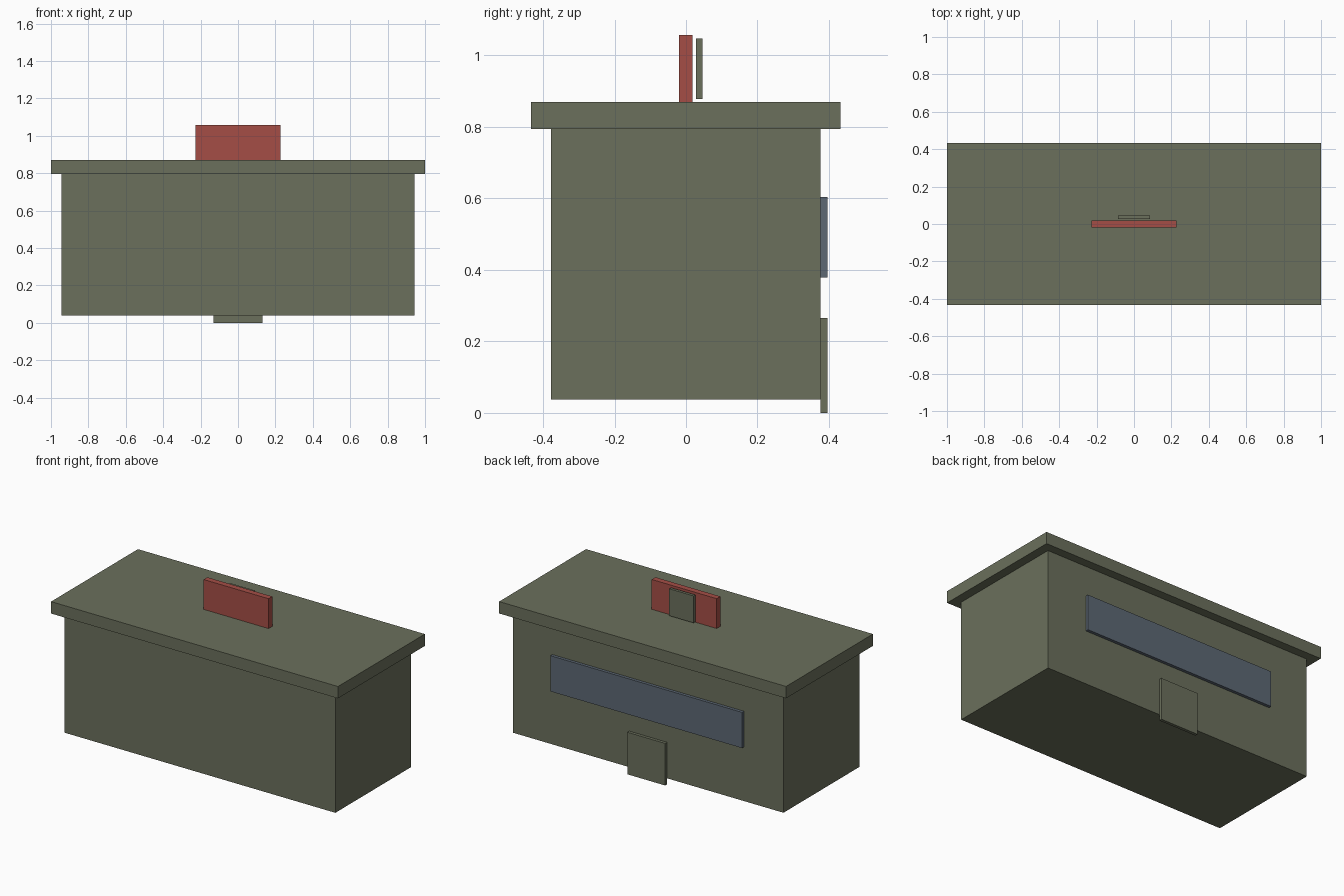
import bpy

if "Cube" in bpy.data.objects:
    bpy.data.objects.remove(bpy.data.objects["Cube"])


def material(name, rgb):
    m = bpy.data.materials.new(name)
    m.diffuse_color = (*rgb, 1.0)
    m.use_nodes = True
    m.node_tree.nodes["Principled BSDF"].inputs["Base Color"].default_value = m.diffuse_color
    return m


olive = material("olive", (0.147, 0.162, 0.107))
red = material("brick_red", (0.376, 0.076, 0.061))
blue = material("slate_blue", (0.109, 0.138, 0.175))


def box(name, width, y0, y1, z0, z1, mat):
    """Box centred on x = 0 between the given y and z limits."""
    bpy.ops.mesh.primitive_cube_add(size=1, location=(0, (y0 + y1) / 2, (z0 + z1) / 2))
    ob = bpy.context.object
    ob.name = name
    ob.scale = (width, y1 - y0, z1 - z0)
    bpy.ops.object.transform_apply(location=False, rotation=False, scale=True)
    ob.data.materials.append(mat)
    return ob


# Building shell and overhanging flat roof
box("walls", 1.887, -0.378, 0.377, 0.038, 0.795, olive)
box("roof", 2.0, -0.433, 0.432, 0.795, 0.87, olive)

# Window band and door on the back wall
box("window", 1.336, 0.377, 0.396, 0.379, 0.604, blue)
box("door", 0.264, 0.377, 0.396, 0.0, 0.265, olive)

# Rooftop sign board with a small panel floating behind it
box("sign_board", 0.453, -0.019, 0.018, 0.87, 1.058, red)
box("sign_panel", 0.17, 0.028, 0.046, 0.878, 1.048, olive)
